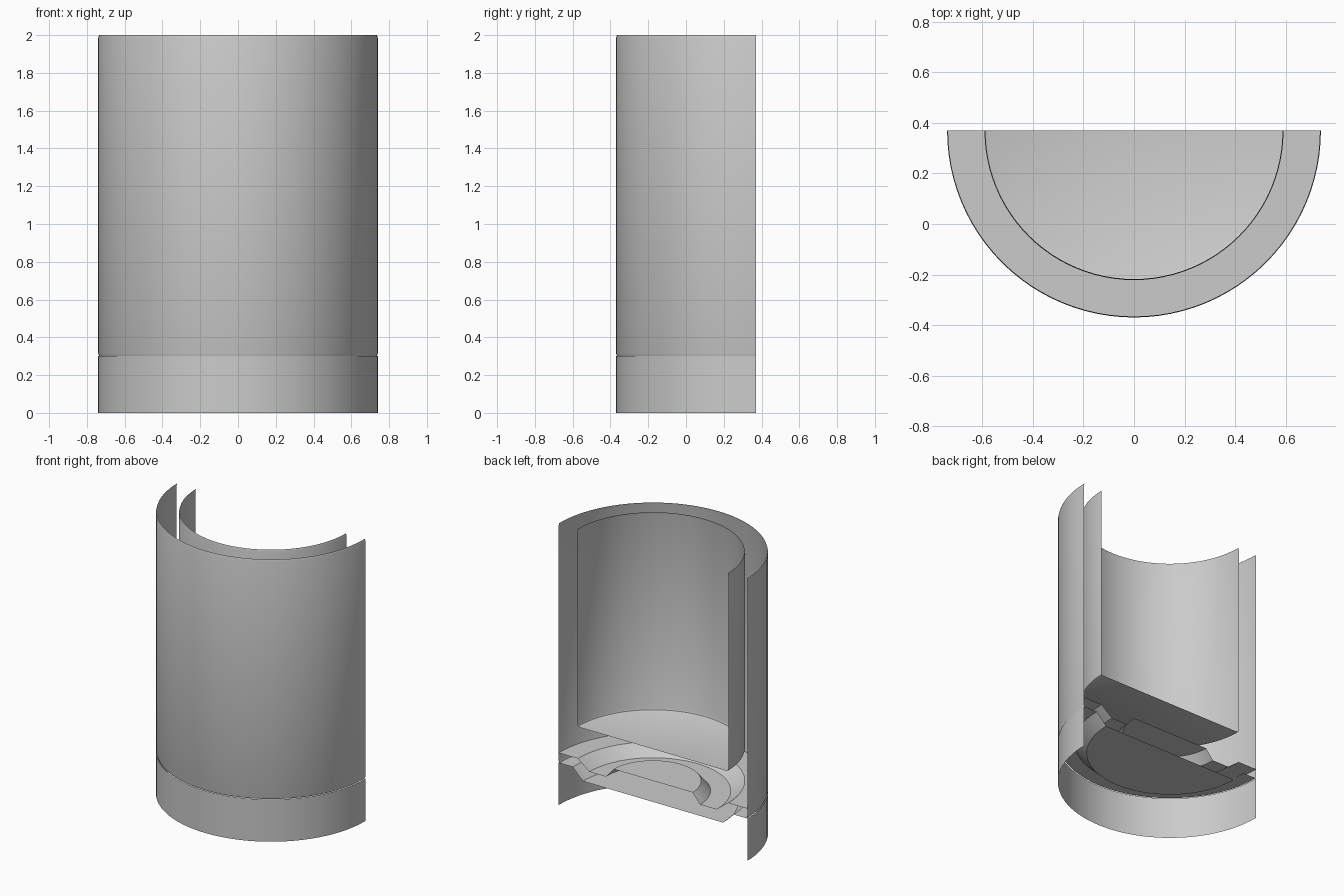
import bpy
import math

if "Cube" in bpy.data.objects:
    bpy.data.objects.remove(bpy.data.objects["Cube"])

AXIS_Y = 0.37      # flat cut side; the half-round body bulges towards -y
SEGMENTS = 48      # steps around the half turn

grey = bpy.data.materials.new("light_grey")
grey.diffuse_color = (0.6, 0.6, 0.6, 1.0)
grey.use_nodes = True
grey.node_tree.nodes["Principled BSDF"].inputs["Base Color"].default_value = grey.diffuse_color


def half_lathe(name, profile):
    """Sweep an open (radius, z) profile half a turn to make a thin shell."""
    verts, faces, rows = [], [], []
    for radius, z in profile:
        if radius == 0:                       # centre point on the cut plane
            rows.append([len(verts)] * (SEGMENTS + 1))
            verts.append((0, AXIS_Y, z))
            continue
        row = []
        for i in range(SEGMENTS + 1):
            a = math.pi + math.pi * i / SEGMENTS
            row.append(len(verts))
            verts.append((radius * math.cos(a), AXIS_Y + radius * math.sin(a), z))
        rows.append(row)
    for low, high in zip(rows, rows[1:]):
        for i in range(SEGMENTS):
            quad = [low[i], low[i + 1], high[i + 1], high[i]]
            faces.append(list(dict.fromkeys(quad)))
    mesh = bpy.data.meshes.new(name)
    mesh.from_pydata(verts, [], faces)
    mesh.materials.append(grey)
    obj = bpy.data.objects.new(name, mesh)
    bpy.context.collection.objects.link(obj)
    bpy.ops.object.select_all(action='DESELECT')
    obj.select_set(True)
    bpy.context.view_layer.objects.active = obj
    bpy.ops.object.shade_smooth_by_angle(angle=math.radians(30))
    return obj


# Skirt under the body
half_lathe("base_skirt", [(0.74, 0), (0.74, 0.3)])

# Outer wall, with the underside ledge and shallow dish below it
half_lathe("outer_body", [(0, 0.22), (0.55, 0.22), (0.63, 0.30), (0.735, 0.30),
                          (0.74, 0.315), (0.74, 1.985), (0.736, 2.0)])

# Inner floor: flat rim, ring-shaped valley and raised centre
half_lathe("inner_floor", [(0.74, 0.37), (0.59, 0.37), (0.50, 0.30),
                           (0.37, 0.30), (0.31, 0.37), (0, 0.37)])

# Hanging inner cup with a softened bottom edge
half_lathe("inner_cup", [(0, 0.595), (0.58, 0.595), (0.588, 0.599), (0.592, 0.61),
                         (0.592, 1.985), (0.588, 2.0)])
